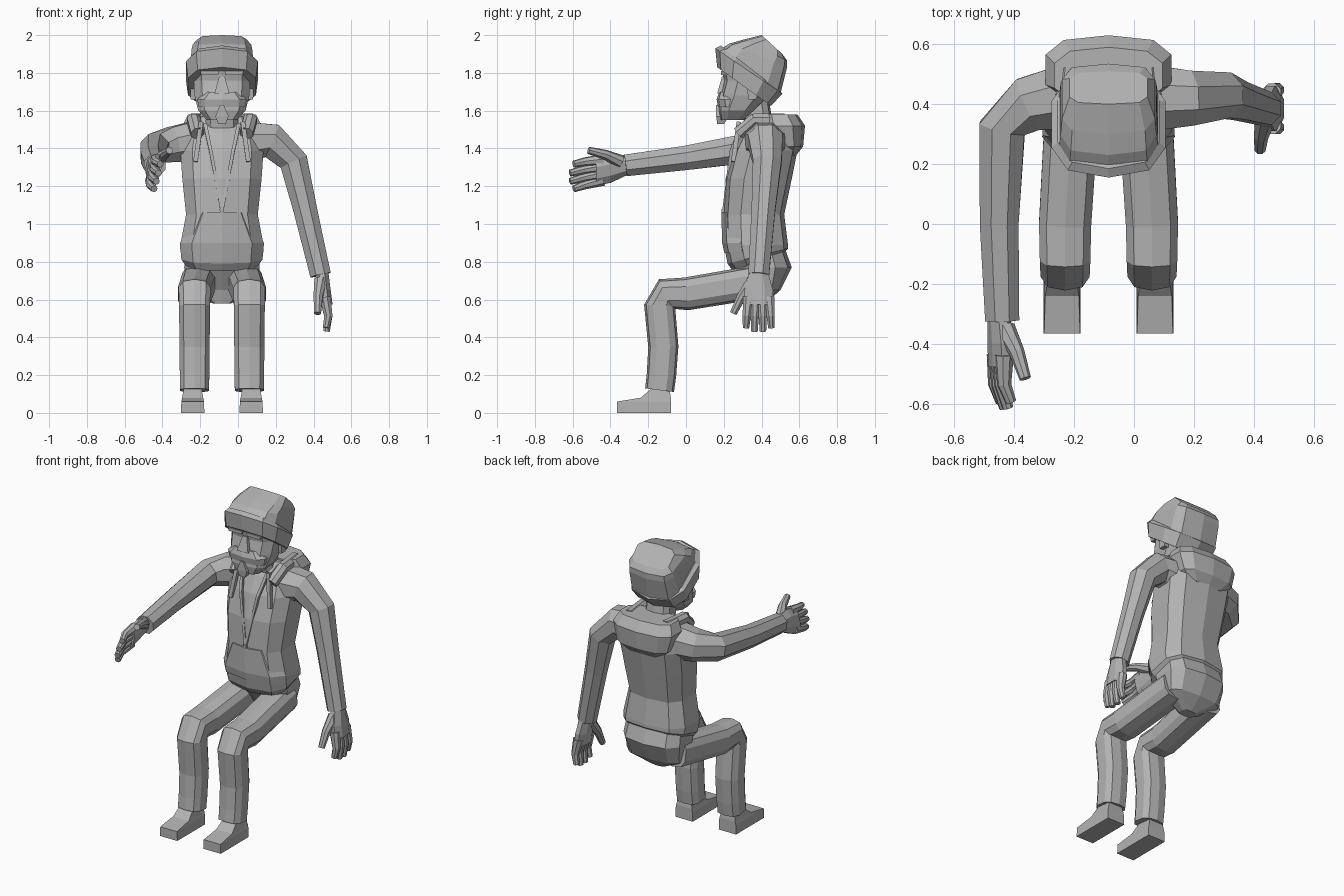
import bpy, bmesh
from math import sin, cos, tau, copysign
from mathutils import Vector

if "Cube" in bpy.data.objects:
    bpy.data.objects.remove(bpy.data.objects["Cube"])

shade = .45
grey = (shade, shade, shade, 1)
material = bpy.data.materials.new("plain grey")
material.use_nodes = True
material.diffuse_color = grey
material.node_tree.nodes["Principled BSDF"].inputs["Base Color"].default_value = grey

MIDDLE = -.085
SIDES = {"left": 1, "right": -1}


def outline(sides, power=1):
    """Regular polygon, squared off by a power and scaled to a unit square."""
    def squared(value):
        return copysign(abs(value) ** power, value)
    angles = [tau * (i + .5) / sides for i in range(sides)]
    points = [(squared(cos(a)), squared(sin(a))) for a in angles]
    wide = max(x for x, y in points)
    tall = max(y for x, y in points)
    return [(x / wide, y / tall) for x, y in points]


BODY = outline(sides=10, power=.7)
CAP = outline(sides=10, power=.5)
LIMB = outline(sides=8)
BOX = outline(sides=4)
FRONT = [point for point in BODY if point[1] < -.4]
PATCH = [(x, y * 1.05) for x, y in FRONT] + [(x * .9, y * .9) for x, y in reversed(FRONT)]


def section(centre, across, deep, profile):
    return [centre + across * a + deep * b for a, b in profile]


def loft(name, rings):
    """Skin a list of point rings and close both ends."""
    bm = bmesh.new()
    loops = [[bm.verts.new(point) for point in ring] for ring in rings]
    for lower, upper in zip(loops, loops[1:]):
        for i in range(len(lower)):
            bm.faces.new((lower[i - 1], lower[i], upper[i], upper[i - 1]))
    bm.faces.new(loops[0])
    bm.faces.new(loops[-1])
    bmesh.ops.recalc_face_normals(bm, faces=bm.faces)
    mesh = bpy.data.meshes.new(name)
    bm.to_mesh(mesh)
    bm.free()
    mesh.materials.append(material)
    bpy.context.collection.objects.link(bpy.data.objects.new(name, mesh))


def tilted(front, back, half):
    """Slice between a front and a back point, each given as (y, z)."""
    return Vector((0, *front)), Vector((0, *back)), half


def level(z, front, back, half):
    return tilted((front, z), (back, z), half)


def stack(name, *slices, profile=BODY, shift=0):
    """Loft through slices across the body centre line."""
    offset = Vector((MIDDLE + shift, 0, 0))
    loft(name, [section(offset + (front + back) / 2, Vector((half, 0, 0)), (back - front) / 2, profile)
                for front, back, half in slices])


def tube(name, path, start, end, profile=LIMB, side=(1, 0, 0)):
    """Sweep a profile along a path, thinning quickly at first."""
    points = [Vector(point) for point in path]
    last = len(points) - 1
    rings = []
    for i, point in enumerate(points):
        tangent = (points[min(i + 1, last)] - points[max(i - 1, 0)]).normalized()
        deep = tangent.cross(Vector(side)).normalized()
        across = deep.cross(tangent)
        radius = end + (start - end) * (1 - i / last) ** 1.4
        rings.append(section(point, across * radius, deep * radius, profile))
    loft(name, rings)


def hand(name, wrist, along, thumbward, palm):
    wrist = Vector(wrist)
    along, thumbward, palm = [Vector(v).normalized() for v in (along, thumbward, palm)]

    def at(reach, across, depth=0):
        return wrist + along * reach + thumbward * across + palm * depth

    loft(name + "_palm", [section(at(reach, 0), thumbward * half, palm * .035, LIMB)
                          for reach, half in ((-.03, .045), (.08, .075), (.16, .075))])
    for finger in range(4):
        place = finger - 1.5
        tip = .31 - abs(place) / 50
        tube(f"{name}_finger_{finger}",
             [at(.12, place * .036), at(.22, place * .042, -.005), at(tip, place * .045, .015)],
             start=.03, end=.017, side=thumbward)
    tube(name + "_thumb", [at(.03, .03, .01), at(.11, .09, .035), at(.2, .135, .05)],
         start=.034, end=.018, side=palm)


# Hooded top
stack("hoodie_body",
      tilted(front=(.25, .75), back=(.52, .85), half=.19),
      tilted(front=(.22, .79), back=(.54, .87), half=.215),
      level(z=.89, front=.2, back=.54, half=.22),
      level(z=1.05, front=.2, back=.52, half=.19),
      level(z=1.24, front=.21, back=.56, half=.21),
      level(z=1.39, front=.25, back=.59, half=.22),
      level(z=1.49, front=.3, back=.58, half=.2),
      level(z=1.57, front=.36, back=.55, half=.13))
stack("hood",
      level(z=1.36, front=.48, back=.58, half=.12),
      level(z=1.41, front=.45, back=.62, half=.18),
      level(z=1.52, front=.4, back=.63, half=.21),
      level(z=1.58, front=.4, back=.59, half=.18))
stack("front_pocket",
      level(z=.85, front=.21, back=.54, half=.22),
      level(z=.9, front=.2, back=.54, half=.222),
      level(z=1.06, front=.195, back=.52, half=.14), profile=PATCH)
for label, way in SIDES.items():
    def mirrored(*points):
        return [(MIDDLE + way * x, y, z) for x, y, z in points]

    tube(label + "_collar", mirrored((.13, .28, 1.48), (.15, .36, 1.55), (.13, .52, 1.55)),
         start=.035, end=.035)
    tube(label + "_zip_edge", mirrored((.09, .3, 1.53), (.06, .24, 1.39), (0, .2, 1.07)),
         start=.01, end=.008, profile=BOX)
    tube(label + "_drawstring", mirrored((.11, .28, 1.54), (.14, .25, 1.33)),
         start=.012, end=.012, profile=BOX)
tube("zip_pull", [(MIDDLE, .2, 1.08), (MIDDLE, .2, 1)], start=.012, end=.008, profile=BOX)

# Arms: left hangs down, right reaches forward
tube("left_sleeve", [(.06, .42, 1.43), (.18, .42, 1.44), (.295, .43, 1.33), (.355, .41, 1.08), (.437, .385, .73)],
     start=.11, end=.055, side=(0, 1, 0))
hand("left_hand", wrist=(.445, .385, .73), along=(.13, 0, -1), thumbward=(0, -1, 0), palm=(-1, 0, -.1))
tube("right_sleeve", [(-.2, .43, 1.44), (-.35, .4, 1.42), (-.44, .32, 1.4), (-.45, 0, 1.35), (-.44, -.32, 1.31)],
     start=.11, end=.057, side=(0, 0, 1))
hand("right_hand", wrist=(-.45, -.32, 1.31), along=(.03, -1, -.2), thumbward=(.25, 0, 1), palm=(1, 0, -.25))

# Trousers and shoes
stack("trouser_seat",
      level(z=.88, front=.25, back=.52, half=.19),
      level(z=.77, front=.25, back=.56, half=.2),
      level(z=.65, front=.33, back=.5, half=.18),
      level(z=.58, front=.35, back=.42, half=.05))
for label, way in SIDES.items():
    hip, knee = MIDDLE + way * .12, MIDDLE + way * .145
    tube(label + "_trouser_leg",
         [(hip, .42, .7), (knee, 0, .63), (knee, -.11, .63), (knee, -.14, .57),
          (knee, -.12, .35), (knee, -.13, .2), (knee, -.14, .12)], start=.09, end=.077, profile=BODY)
    stack(label + "_shoe",
          level(z=0, front=-.365, back=-.08, half=.062),
          level(z=.06, front=-.365, back=-.08, half=.06),
          level(z=.08, front=-.24, back=-.08, half=.056),
          level(z=.14, front=-.17, back=-.09, half=.045), profile=BOX, shift=way * .155)

# Head and face
stack("neck",
      level(z=1.47, front=.32, back=.47, half=.09),
      level(z=1.65, front=.29, back=.44, half=.08))
stack("head",
      level(z=1.55, front=.18, back=.31, half=.08),
      level(z=1.6, front=.17, back=.37, half=.125),
      level(z=1.68, front=.18, back=.45, half=.145),
      level(z=1.76, front=.2, back=.47, half=.15),
      level(z=1.87, front=.18, back=.46, half=.15))
stack("nose",
      level(z=1.69, front=.165, back=.25, half=.04),
      level(z=1.78, front=.19, back=.25, half=.015), profile=BOX)
stack("moustache",
      level(z=1.62, front=.17, back=.31, half=.125),
      level(z=1.66, front=.162, back=.32, half=.13),
      level(z=1.7, front=.175, back=.32, half=.09))
stack("goatee",
      level(z=1.53, front=.165, back=.2, half=.02),
      level(z=1.57, front=.16, back=.23, half=.035),
      level(z=1.63, front=.16, back=.23, half=.01), profile=BOX)
for label, way in SIDES.items():
    stack(label + "_eyebrow",
          level(z=1.79, front=.185, back=.25, half=.045),
          level(z=1.81, front=.185, back=.25, half=.05), profile=BOX, shift=way * .065)
    stack(label + "_ear",
          level(z=1.66, front=.33, back=.37, half=.02),
          level(z=1.75, front=.32, back=.41, half=.025), profile=BOX, shift=way * .145)

# Knitted cap with a tilted turned-up band
stack("cap_band",
      tilted(front=(.165, 1.83), back=(.45, 1.625), half=.18),
      tilted(front=(.155, 1.93), back=(.51, 1.69), half=.19),
      tilted(front=(.185, 1.945), back=(.5, 1.7), half=.17))
stack("cap_crown",
      tilted(front=(.19, 1.93), back=(.5, 1.69), half=.165),
      tilted(front=(.23, 1.955), back=(.535, 1.83), half=.16),
      tilted(front=(.3, 1.975), back=(.535, 1.865), half=.155),
      tilted(front=(.4, 2), back=(.51, 1.9), half=.13), profile=CAP)
